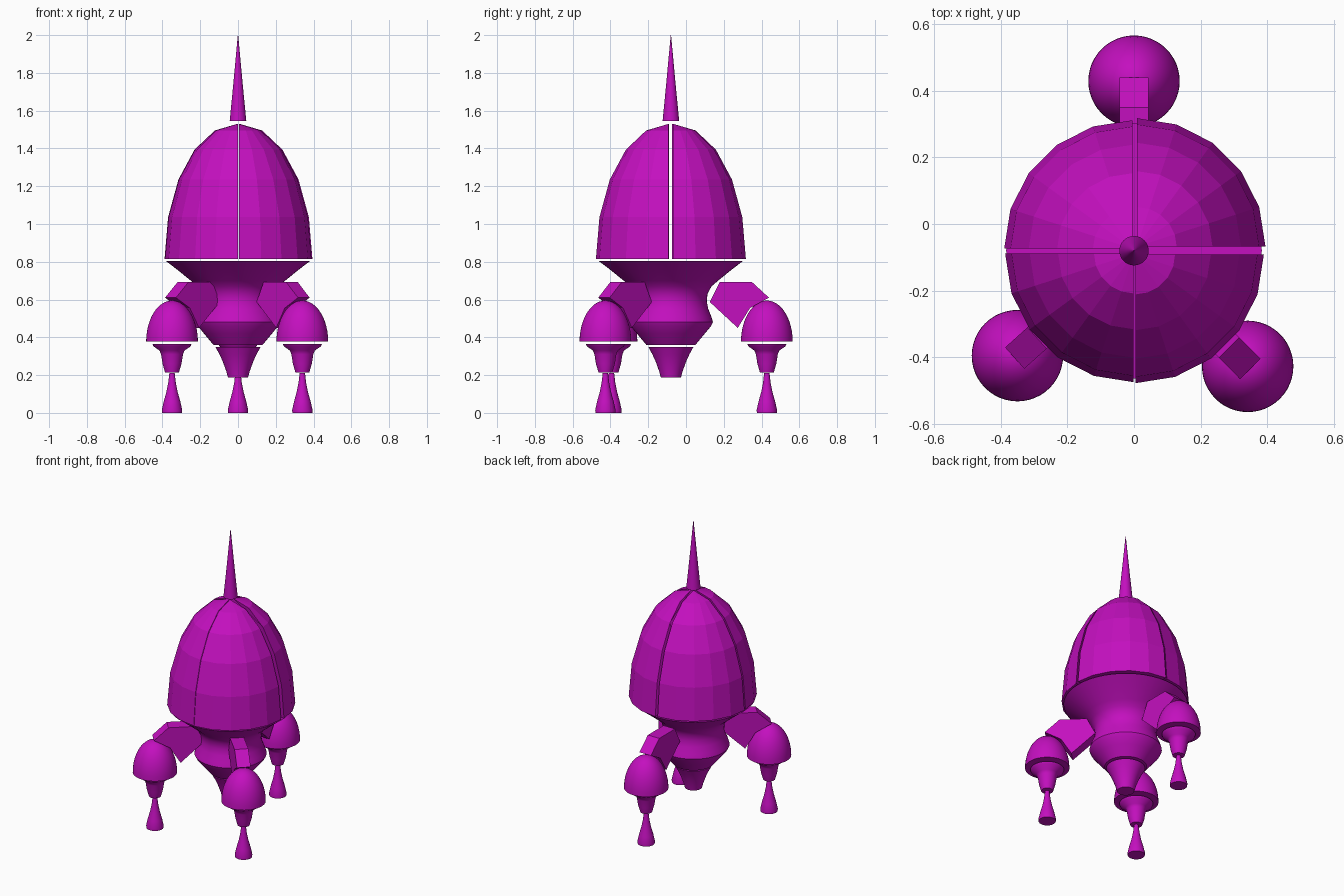
import bpy, bmesh
from math import sin, cos, pi, radians
from mathutils import Matrix, Vector

if "Cube" in bpy.data.objects:
    bpy.data.objects.remove(bpy.data.objects["Cube"])

CY = -0.08  # y of the main axis
mat = bpy.data.materials.new("magenta")
mat.diffuse_color = (0.55, 0.005, 0.52, 1)
mat.use_nodes = True
mat.node_tree.nodes["Principled BSDF"].inputs["Base Color"].default_value = mat.diffuse_color


def finish(name, bm, smooth=None):
    bmesh.ops.remove_doubles(bm, verts=bm.verts, dist=1e-5)
    bmesh.ops.recalc_face_normals(bm, faces=bm.faces)
    me = bpy.data.meshes.new(name)
    bm.to_mesh(me)
    bm.free()
    me.materials.append(mat)
    ob = bpy.data.objects.new(name, me)
    bpy.context.collection.objects.link(ob)
    if smooth:
        bpy.ops.object.select_all(action='DESELECT')
        ob.select_set(True)
        bpy.context.view_layer.objects.active = ob
        bpy.ops.object.shade_smooth_by_angle(angle=radians(smooth))
    return ob


def lathe(name, profile, x=0.0, y=CY, steps=48, smooth=35):
    """Spin an (r, z) profile around a vertical axis, closing both ends."""
    pts = [(0, profile[0][1])] + profile + [(0, profile[-1][1])]
    bm = bmesh.new()
    vs = [bm.verts.new((r, 0, z)) for r, z in pts]
    es = [bm.edges.new(p) for p in zip(vs, vs[1:]) if (p[0].co - p[1].co).length > 1e-6]
    bmesh.ops.spin(bm, geom=vs + es, cent=(0, 0, 0), axis=(0, 0, 1),
                   angle=2 * pi, steps=steps, use_duplicate=False)
    bmesh.ops.translate(bm, verts=bm.verts, vec=(x, y, 0))
    return finish(name, bm, smooth)


def dome(r, z0, h, n):
    return [(r * cos(i * pi / 2 / n), z0 + h * sin(i * pi / 2 / n)) for i in range(n + 1)]


# Faceted hull: four slightly separated quarter shells
def hull_quarter(name, start, dx, dy, dz=0.0):
    bm = bmesh.new()
    pts = [(0, 0.815)] + dome(0.385, 0.815, 0.715, 5)
    vs = [bm.verts.new((r, 0, z)) for r, z in pts]
    es = [bm.edges.new(p) for p in zip(vs, vs[1:])]
    bmesh.ops.spin(bm, geom=vs + es, cent=(0, 0, 0), axis=(0, 0, 1),
                   angle=pi / 2, steps=5, use_duplicate=False)
    bmesh.ops.remove_doubles(bm, verts=bm.verts, dist=1e-5)
    bmesh.ops.holes_fill(bm, edges=[e for e in bm.edges if e.is_boundary], sides=0)
    bmesh.ops.rotate(bm, verts=bm.verts, matrix=Matrix.Rotation(start, 3, 'Z'))
    bmesh.ops.translate(bm, verts=bm.verts, vec=(dx, CY + dy, dz))
    finish(name, bm)


hull_quarter("hull_back_right", 0, 0.009, 0.012)
hull_quarter("hull_back_left", pi / 2, -0.004, 0.006)
hull_quarter("hull_front_left", pi, -0.001, -0.009)
hull_quarter("hull_front_right", 3 * pi / 2, 0.004, -0.012)

# Nose spike
lathe("nose_spike", [(0.044, 1.545), (0.025, 1.74), (0.001, 2.0)], steps=32)

# Waisted lower body and the main nozzle
lathe("lower_body", [(0.13, 0.36), (0.18, 0.42), (0.213, 0.46), (0.223, 0.48), (0.214, 0.51),
                     (0.198, 0.55), (0.19, 0.59), (0.194, 0.63), (0.215, 0.67), (0.25, 0.70),
                     (0.32, 0.757), (0.383, 0.805)])
lathe("main_nozzle", [(0.053, 0.187), (0.062, 0.22), (0.08, 0.27), (0.098, 0.31), (0.12, 0.35)])

# Angled legs, each with a thruster pod and foot
LEG = [(0.255, 0.693), (0.425, 0.693), (0.515, 0.61), (0.415, 0.555), (0.35, 0.45), (0.202, 0.587)]
for tag, angle, shift in (("back", 90, 0.004), ("left", 222, -0.034), ("right", -45.5, -0.018)):
    a = radians(angle)
    bm = bmesh.new()
    f = bm.faces.new([bm.verts.new((r + shift, -0.043, z)) for r, z in LEG])
    ext = bmesh.ops.extrude_face_region(bm, geom=[f], use_keep_orig=True)
    bmesh.ops.translate(bm, vec=(0, 0.086, 0),
                        verts=[v for v in ext["geom"] if isinstance(v, bmesh.types.BMVert)])
    bmesh.ops.rotate(bm, verts=bm.verts, matrix=Matrix.Rotation(a, 3, 'Z'))
    bmesh.ops.translate(bm, verts=bm.verts, vec=(0, CY, 0))
    finish(tag + "_leg", bm)

    R = 0.504 + shift
    x, y = R * cos(a), CY + R * sin(a)
    lathe(tag + "_pod", dome(0.137, 0.377, 0.218, 12), x, y)
    lathe(tag + "_pod_nozzle", [(0.037, 0.215), (0.05, 0.26), (0.058, 0.31), (0.066, 0.33),
                                (0.098, 0.352), (0.104, 0.366)], x, y)
    lathe(tag + "_foot", [(0.053, 0.0), (0.054, 0.015), (0.044, 0.06), (0.03, 0.11),
                          (0.02, 0.16), (0.014, 0.212)], x, y, steps=32)
